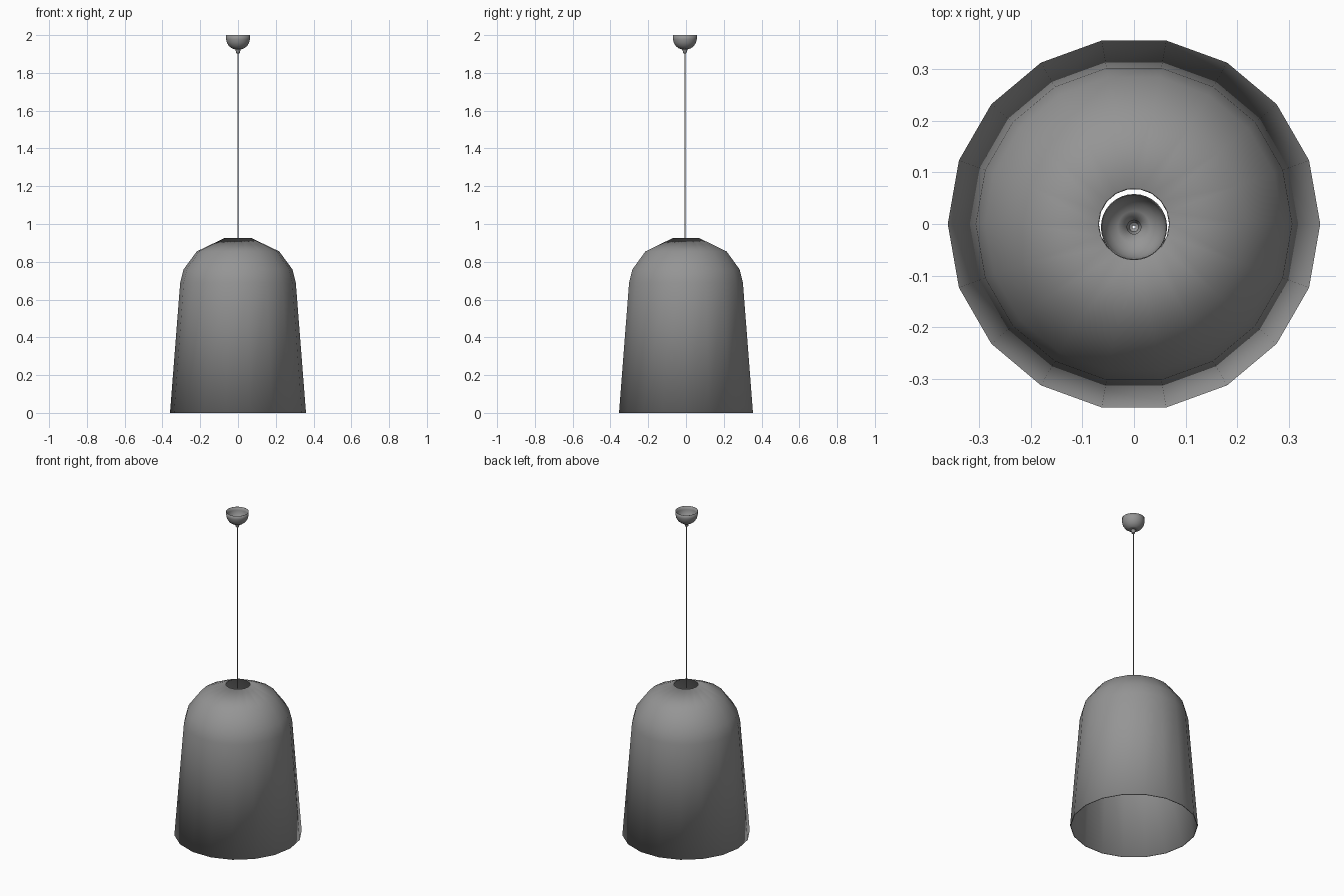
import bpy, bmesh
from math import sin, cos, tau, radians

cube = bpy.data.objects.get("Cube")
if cube:
    bpy.data.objects.remove(cube, do_unlink=True)

grey = bpy.data.materials.new("lamp grey")
grey.use_nodes = True
COLOUR = (0.3, 0.3, 0.3, 1)
grey.diffuse_color = COLOUR
grey.node_tree.nodes["Principled BSDF"].inputs["Base Color"].default_value = COLOUR


def lathe(name, profile, sides, y=0, sharp=40, wall=0):
    """Revolve (radius, height) points, listed from bottom to top, about a vertical axis."""
    bm = bmesh.new()
    rings = [[bm.verts.new((r * cos(tau * i / sides), y + r * sin(tau * i / sides), z))
              for i in range(sides)] for r, z in profile]
    for low, high in zip(rings, rings[1:]):
        for i in range(sides):
            j = (i + 1) % sides
            bm.faces.new((low[i], low[j], high[j], high[i]))
    mesh = bpy.data.meshes.new(name)
    bm.to_mesh(mesh)
    bm.free()
    mesh.materials.append(grey)
    obj = bpy.data.objects.new(name, mesh)
    bpy.context.collection.objects.link(obj)
    bpy.ops.object.select_all(action="DESELECT")
    obj.select_set(True)
    bpy.context.view_layer.objects.active = obj
    bpy.ops.object.shade_smooth_by_angle(angle=radians(sharp))
    if wall:
        solid = obj.modifiers.new("wall", "SOLIDIFY")
        solid.thickness = wall
        solid.offset = -1
    return obj


AXIS_Y = -0.006

# Bell shade, open at the bottom and at the cord hole
lathe("shade", [(0.36, 0), (0.306, 0.69), (0.288, 0.76), (0.218, 0.855), (0.07, 0.926)],
      18, wall=0.005)

# Ceiling cup, open at the top
lathe("ceiling_cup", [(0.014, 1.924), (0.032, 1.93), (0.048, 1.942), (0.059, 1.96),
                      (0.063, 1.978), (0.064, 2.0)], 32, AXIS_Y, wall=0.002)

# Cord grip under the cup
lathe("cord_grip", [(0.003, 1.902), (0.009, 1.905), (0.011, 1.914), (0.015, 1.925)],
      16, AXIS_Y)

# Hanging cord
lathe("cord", [(0.003, 0.9), (0.003, 1.93)], 8, AXIS_Y, sharp=60)
